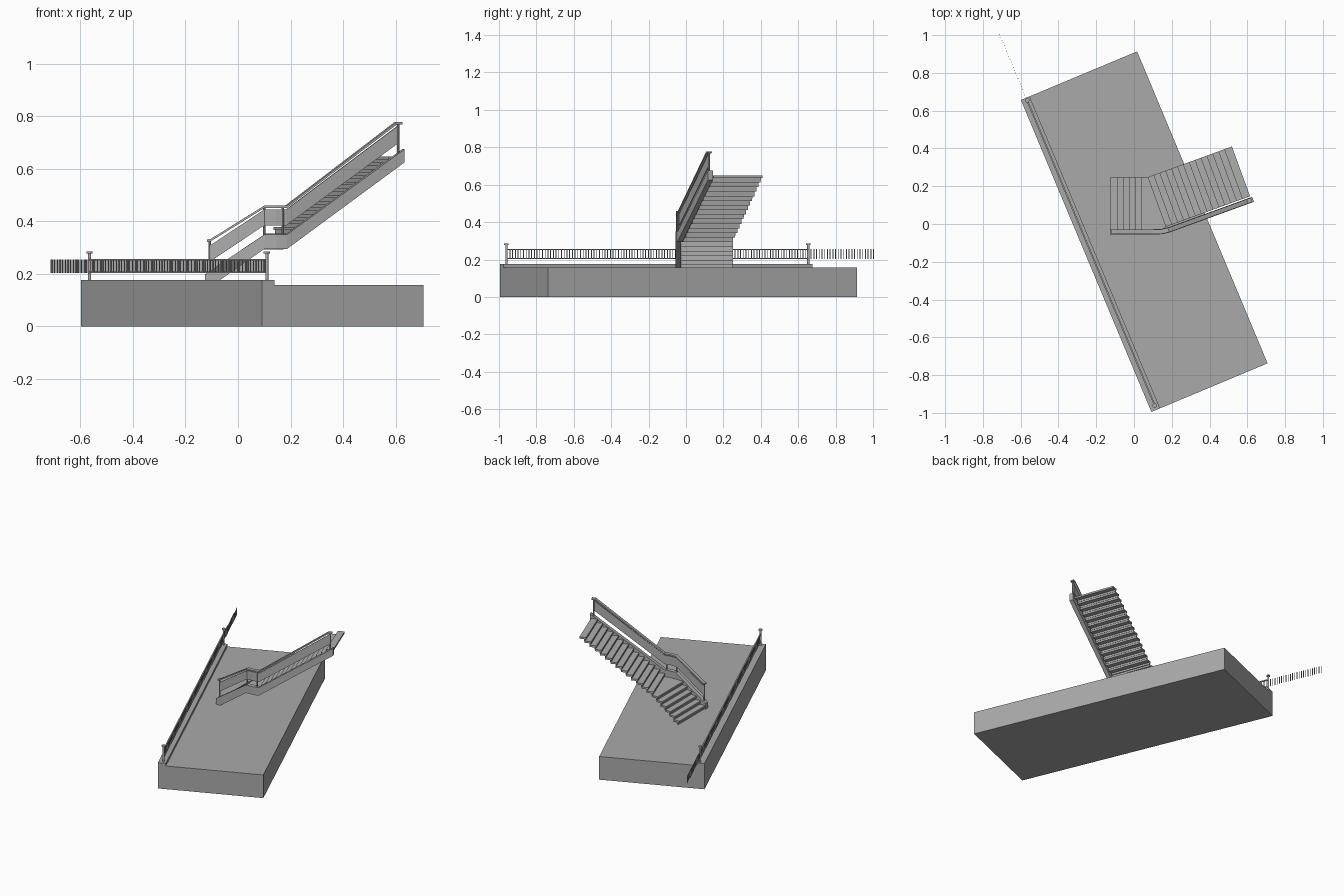
import bpy, math
from mathutils import Vector

if "Cube" in bpy.data.objects:
    bpy.data.objects.remove(bpy.data.objects["Cube"])


def material(name, v):
    m = bpy.data.materials.new(name)
    m.diffuse_color = (v, v, v, 1)
    m.use_nodes = True
    m.node_tree.nodes["Principled BSDF"].inputs["Base Color"].default_value = m.diffuse_color
    return m


CONCRETE = material("concrete grey", 0.40)
STEEL = material("steel grey", 0.42)


def mesh_object(name, verts, faces, mat):
    me = bpy.data.meshes.new(name)
    me.from_pydata(verts, [], faces)
    me.materials.append(mat)
    ob = bpy.data.objects.new(name, me)
    bpy.context.collection.objects.link(ob)
    return ob


BOX = [(0, 3, 2, 1), (4, 5, 6, 7), (0, 1, 5, 4), (1, 2, 6, 5), (2, 3, 7, 6), (3, 0, 4, 7)]


def prism(name, outline, z0, z1, mat):
    """Vertical prism over a counter-clockwise outline."""
    n = len(outline)
    verts = [(p[0], p[1], z) for z in (z0, z1) for p in outline]
    faces = [tuple(range(n))[::-1], tuple(range(n, 2 * n))]
    faces += [(i, (i + 1) % n, n + (i + 1) % n, n + i) for i in range(n)]
    return mesh_object(name, verts, faces, mat)


def ribbon(name, pts, thick, mat):
    """Upright band along (x, y, low z, high z) stations, mitred at bends."""
    verts, faces = [], []
    xy = [Vector(p[:2]) for p in pts]
    for i, p in enumerate(pts):
        d0 = (xy[i] - xy[i - 1]).normalized() if i else (xy[1] - xy[0]).normalized()
        d1 = (xy[i + 1] - xy[i]).normalized() if i < len(pts) - 1 else d0
        d = (d0 + d1).normalized()
        n = Vector((-d.y, d.x)) * thick / 2 / d.dot(d0)
        a, b = xy[i] - n, xy[i] + n
        verts += [(a.x, a.y, p[2]), (b.x, b.y, p[2]), (b.x, b.y, p[3]), (a.x, a.y, p[3])]
    for i in range(len(pts) - 1):
        k = 4 * i
        faces += [(k + j, k + 4 + j, k + 4 + (j + 1) % 4, k + (j + 1) % 4)[::-1] for j in range(4)]
    e = len(verts) - 4
    faces += [(3, 2, 1, 0)[::-1], (e, e + 1, e + 2, e + 3)[::-1]]
    ob = mesh_object(name, verts, faces, mat)
    return ob


def circle(x, y, r, n=12):
    return [(x + r * math.cos(2 * math.pi * i / n), y + r * math.sin(2 * math.pi * i / n)) for i in range(n)]


# Platform frame: a runs along the fence edge, u across the slab
D = Vector((0.092, -0.995))
a = Vector((-0.386, 0.9225))
u = Vector((0.9225, 0.386))


def slab_pt(s, w):
    return D + a * s + u * w


def slab_rect(s0, s1, w0, w1):
    return [slab_pt(s0, w0), slab_pt(s0, w1), slab_pt(s1, w1), slab_pt(s1, w0)]


L, W = 1.79, 0.667
prism("platform", slab_rect(0, L, 0, W), 0, 0.158, CONCRETE)
prism("kerb", slab_rect(0, L, 0, 0.05), 0.158, 0.176, CONCRETE)

# Fence posts with flat caps, and rails between them
F = 0.03
for i, s in enumerate((0.025, 1.775)):
    p = slab_pt(s, F)
    prism(f"fence_post_{i}", circle(p.x, p.y, 0.006), 0.176, 0.278, STEEL)
    prism(f"fence_cap_{i}", circle(p.x, p.y, 0.012), 0.278, 0.286, STEEL)
for name, z in (("fence_bottom_rail", 0.203), ("fence_top_rail", 0.251)):
    prism(name, slab_rect(0.025, 1.775, F - 0.004, F + 0.004), z, z + 0.006, STEEL)

# Fence bars, continuing beyond the far post
verts, faces = [], []
N = 136
for i in range(N):
    s = 0.03 + (2.153 - 0.03) * i / (N - 1)
    r = slab_rect(s - 0.0018, s + 0.0018, F - 0.0018, F + 0.0018)
    k = len(verts)
    verts += [(p.x, p.y, z) for z in (0.204, 0.255) for p in r]
    faces += [tuple(k + j for j in f) for f in BOX]
mesh_object("fence_bars", verts, faces, STEEL)

# Stair: folded treads and risers, lower flight then upper flight at 20 degrees
ANG = math.radians(20)
RISE, WIDTH, SLAB = 0.0245, 0.30, 0.012
pivot = Vector((0.078, 0.25))


def flight(name, origin, ang, z, steps, run):
    """Sawtooth section swept across the width; origin is the inner start."""
    d = Vector((math.cos(ang), math.sin(ang)))
    w = Vector((d.y, -d.x)) * (WIDTH - 0.02)
    verts, faces = [], []
    for i in range(steps):
        top = z + RISE * (i + 1)
        for x0, x1, z0, z1 in ((i * run - 0.006, (i + 1) * run + 0.004, top - SLAB, top),
                               (i * run, i * run + 0.006, top - RISE, top - SLAB)):
            p, q = origin + d * x0, origin + d * x1
            k = len(verts)
            verts += [(c.x, c.y, h) for h in (z0, z1) for c in (p, p + w, q + w, q)]
            faces += [tuple(k + j for j in f) for f in BOX]
    mesh_object(name, verts, faces, STEEL)


flight("lower_steps", Vector((-0.118, 0.25)), 0, 0.158, 6, 0.0327)
flight("upper_steps", pivot, ANG, 0.158 + 6 * RISE, 14, 0.0332)
outer = pivot + Vector((math.sin(ANG), -math.cos(ANG))) * (WIDTH - 0.02)
prism("landing", [pivot, (0.07, 0.25), (0.07, -0.035), (0.14, -0.035), outer],
      0.293, 0.305, STEEL)

# Outer line shared by stringer, panel and handrail
Y = -0.042
bend = [(0.10, Y), (0.145, Y + 0.002), (0.183, -0.032)]
up = Vector(bend[-1])
d = Vector((math.cos(ANG), math.sin(ANG)))


def along(x):
    """Point on the upper run with the given x."""
    p = up + d * ((x - up.x) / d.x)
    return (p.x, p.y)


def level(lo, hi):
    return [b + (lo, hi) for b in bend]


ribbon("stringer", [(-0.126, Y, 0.158, 0.198), (-0.095, Y, 0.158, 0.219)]
       + level(0.295, 0.35) + [along(0.63) + (0.625, 0.675)], 0.028, STEEL)
ribbon("balustrade_panel", [(-0.104, Y, 0.248, 0.310)] + level(0.385, 0.445)
       + [along(0.606) + (0.695, 0.762)], 0.008, STEEL)
ribbon("handrail", [(-0.118, Y, 0.322, 0.331), (-0.104, Y, 0.324, 0.333)] + level(0.451, 0.460)
       + [along(0.600) + (0.768, 0.778), along(0.622) + (0.770, 0.778)], 0.024, STEEL)

# Balustrade posts from stringer to handrail
for i, (p, z0, z1) in enumerate([((-0.108, Y), 0.20, 0.325), (bend[0], 0.34, 0.453),
                                 (along(0.17), 0.34, 0.453), (along(0.61), 0.65, 0.77)]):
    prism(f"balustrade_post_{i}", circle(p[0], p[1], 0.005, 8), z0, z1, STEEL)
